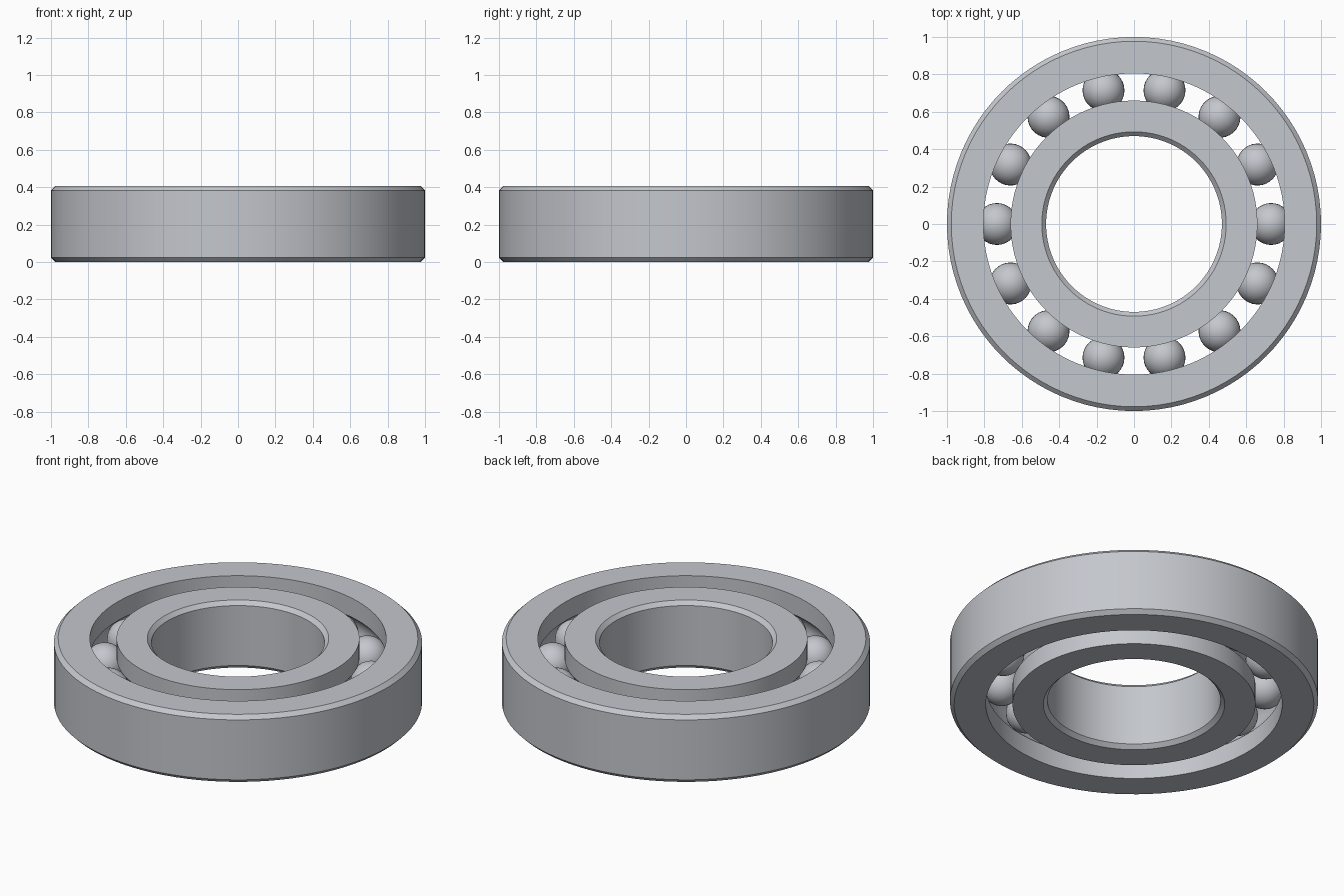
import bpy
import bmesh
from math import acos, cos, sin, pi, tau

cube = bpy.data.objects.get("Cube")
if cube:
    bpy.data.objects.remove(cube, do_unlink=True)

HEIGHT = 0.405
MID = HEIGHT / 2
PITCH = 0.733        # radius of the circle of ball centres
BALL = 0.112
GROOVE = 0.114
CHAMFER = 0.023
BALL_COUNT = 14
SEGMENTS = 96

steel = bpy.data.materials.new("brushed steel")
steel.use_nodes = True
color = (0.55, 0.57, 0.61, 1.0)
steel.diffuse_color = color
steel.node_tree.nodes["Principled BSDF"].inputs["Base Color"].default_value = color


def finish(bm, name):
    """Turn a bmesh into a smooth shaded steel object."""
    bmesh.ops.recalc_face_normals(bm, faces=bm.faces)
    mesh = bpy.data.meshes.new(name)
    bm.to_mesh(mesh)
    bm.free()
    mesh.materials.append(steel)
    obj = bpy.data.objects.new(name, mesh)
    bpy.context.collection.objects.link(obj)
    bpy.ops.object.select_all(action="DESELECT")
    obj.select_set(True)
    bpy.context.view_layer.objects.active = obj
    bpy.ops.object.shade_smooth_by_angle(angle=pi / 6)
    return obj


def race(name, plain, grooved):
    """Lathe a ring: chamfered on the plain wall, ball groove in the other."""
    side = 1 if grooved > PITCH else -1
    profile = [
        (grooved, HEIGHT),
        (plain - side * CHAMFER, HEIGHT),
        (plain, HEIGHT - CHAMFER),
        (plain, CHAMFER),
        (plain - side * CHAMFER, 0),
        (grooved, 0),
    ]
    # Groove arc, from the lower lip up to the upper lip
    half = acos(abs(grooved - PITCH) / GROOVE)
    steps = 12
    for i in range(steps + 1):
        a = -half + 2 * half * i / steps
        profile.append((PITCH + side * GROOVE * cos(a), MID + GROOVE * sin(a)))

    bm = bmesh.new()
    rings = []
    for s in range(SEGMENTS):
        t = tau * s / SEGMENTS
        rings.append([bm.verts.new((r * cos(t), r * sin(t), z)) for r, z in profile])
    count = len(profile)
    for s in range(SEGMENTS):
        here, after = rings[s], rings[(s + 1) % SEGMENTS]
        for i in range(count):
            j = (i + 1) % count
            bm.faces.new((here[i], after[i], after[j], here[j]))
    return finish(bm, name)


# Outer and inner rings
race("outer_race", 1.0, 0.805)
race("inner_race", 0.47, 0.66)

# Rolling balls
for n in range(BALL_COUNT):
    bm = bmesh.new()
    bmesh.ops.create_uvsphere(bm, u_segments=32, v_segments=16, radius=BALL)
    ball = finish(bm, f"ball_{n + 1}")
    angle = tau * n / BALL_COUNT
    ball.location = (PITCH * cos(angle), PITCH * sin(angle), MID)
    ball.rotation_euler.z = angle
